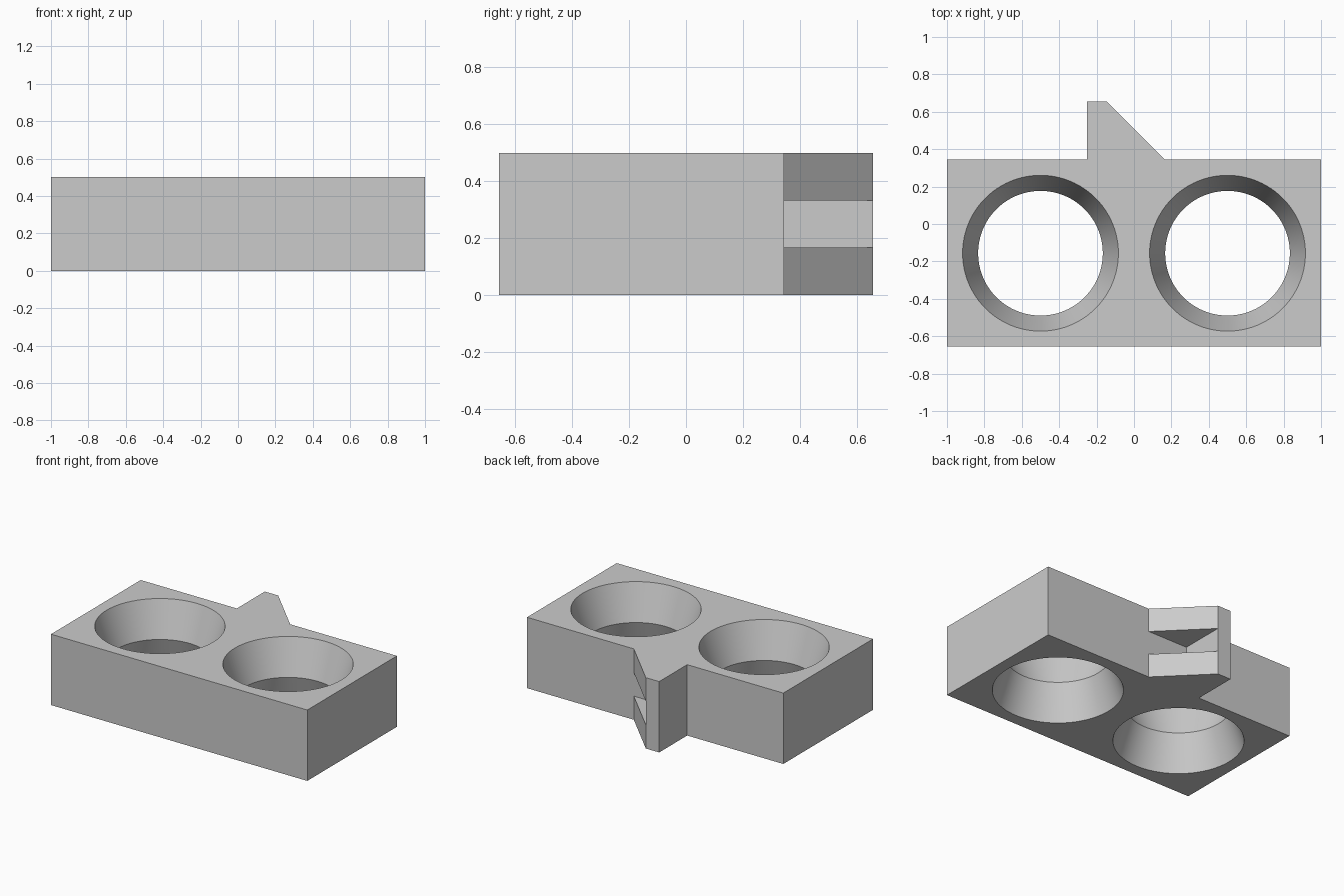
import bpy
import bmesh
from math import radians
from mathutils import Matrix

if "Cube" in bpy.data.objects:
    bpy.data.objects.remove(bpy.data.objects["Cube"], do_unlink=True)

grey = bpy.data.materials.new("light grey")
grey.use_nodes = True
colour = (0.6, 0.6, 0.6, 1)
grey.diffuse_color = colour
grey.node_tree.nodes["Principled BSDF"].inputs["Base Color"].default_value = colour

U = 1 / 12              # design unit: the block is 24 x 12 x 6 units
FRONT, BACK, TIP = -7.875, 4.125, 7.875
HEIGHT = 6


def finish(bm, name):
    """Turn a bmesh in design units into a scaled object."""
    bmesh.ops.scale(bm, vec=(U, U, U), verts=bm.verts)
    bmesh.ops.recalc_face_normals(bm, faces=bm.faces)
    mesh = bpy.data.meshes.new(name)
    bm.to_mesh(mesh)
    bm.free()
    mesh.materials.append(grey)
    obj = bpy.data.objects.new(name, mesh)
    bpy.context.collection.objects.link(obj)
    return obj


def prism(name, outline, low, high):
    bm = bmesh.new()
    face = bm.faces.new([bm.verts.new((x, y, low)) for x, y in outline])
    top = bmesh.ops.extrude_face_region(bm, geom=[face])["geom"]
    verts = [v for v in top if isinstance(v, bmesh.types.BMVert)]
    bmesh.ops.translate(bm, vec=(0, 0, high - low), verts=verts)
    return finish(bm, name)


def hourglass(name, x, y):
    """Hole cutter: radius 5 at both openings, 4 at the waist."""
    bm = bmesh.new()
    rings = []
    extra = 0.2         # overshoot past the faces, on the same slope
    mid = HEIGHT / 2
    for z in (-extra, mid, HEIGHT + extra):
        r = 4 + abs(z - mid) / mid
        rings.append(bmesh.ops.create_circle(
            bm, segments=96, radius=r,
            matrix=Matrix.Translation((x, y, z)))["verts"])
    for a, b in zip(rings, rings[1:]):
        for i in range(len(a)):
            j = (i + 1) % len(a)
            bm.faces.new((a[i], a[j], b[j], b[i]))
    bm.faces.new(rings[0])
    bm.faces.new(rings[-1])
    return finish(bm, name)


# Block with the wedge-shaped catch on its back
body = prism("holder_block", [
    (-12, FRONT), (12, FRONT), (12, BACK), (2, BACK),
    (-1.75, TIP), (-3, TIP), (-3, BACK), (-12, BACK)], 0, HEIGHT)

# Two waisted holes and the slot through the sloping side of the catch
cutters = [hourglass("hole_cutter", x, FRONT + 6) for x in (-6, 6)]
cutters.append(prism("slot_cutter", [
    (-1.75, BACK), (4, BACK), (4, TIP + 1), (-1.75, TIP + 1)], 2, 4))

bpy.context.view_layer.objects.active = body
body.select_set(True)
for cutter in cutters:
    cutter.hide_render = True
    cut = body.modifiers.new("cut", 'BOOLEAN')
    cut.operation = 'DIFFERENCE'
    cut.solver = 'EXACT'
    cut.object = cutter
    bpy.ops.object.modifier_apply(modifier=cut.name)
    bpy.data.objects.remove(cutter, do_unlink=True)

bpy.ops.object.shade_smooth_by_angle(angle=radians(25))
